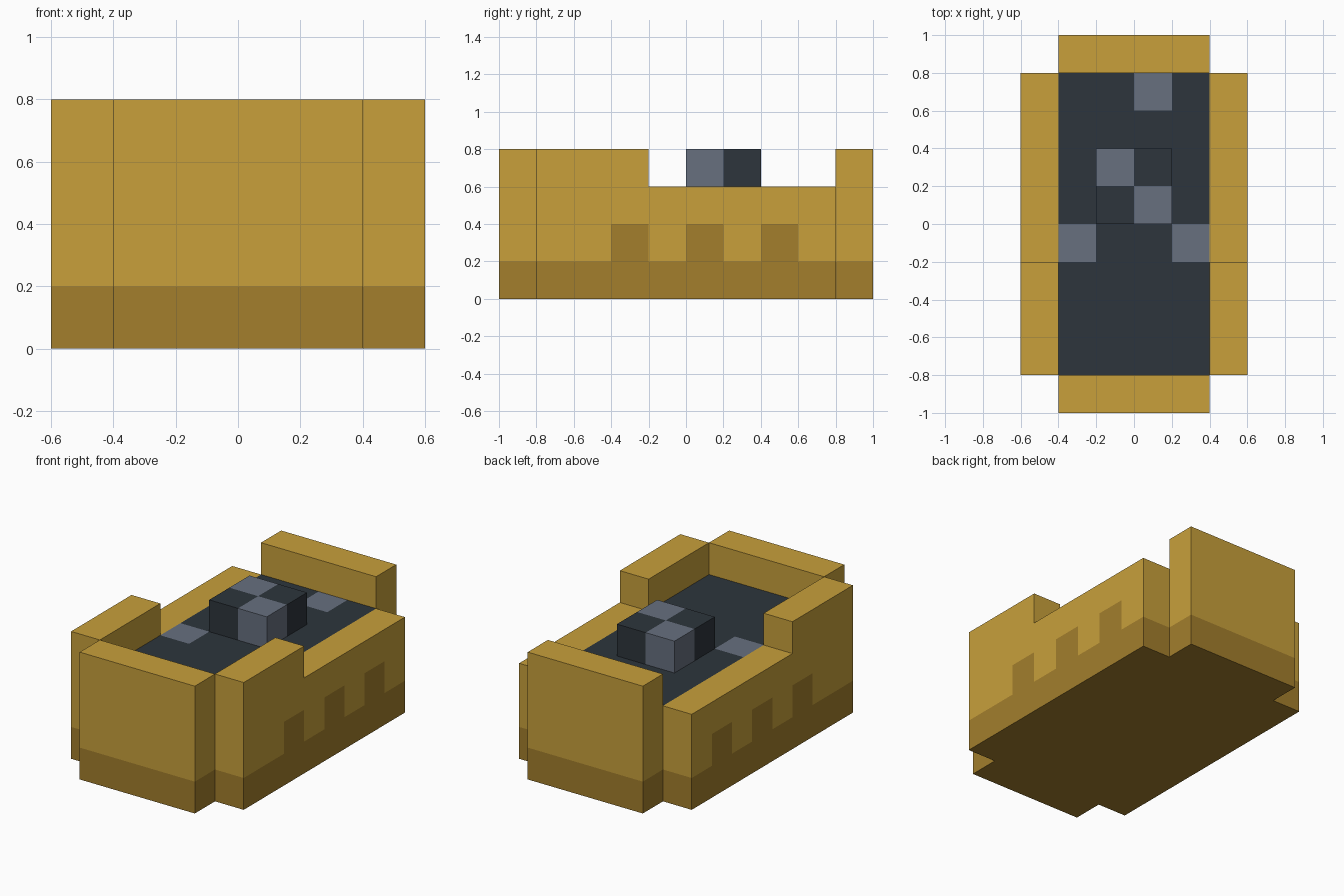
import bpy
import bmesh
from mathutils import Vector

cube = bpy.data.objects.get("Cube")
if cube:
    bpy.data.objects.remove(cube, do_unlink=True)


def make_material(name, hex_code):
    """Flat material from an sRGB hex colour, stored as linear values."""
    rgb = [int(hex_code[i:i + 2], 16) / 255 for i in (0, 2, 4)]
    colour = [c / 12.92 if c <= 0.04045 else ((c + 0.055) / 1.055) ** 2.4 for c in rgb] + [1]
    mat = bpy.data.materials.new(name)
    mat.use_nodes = True
    mat.diffuse_color = colour
    shader = mat.node_tree.nodes["Principled BSDF"]
    shader.inputs["Base Color"].default_value = colour
    shader.inputs["Roughness"].default_value = 0.9
    return mat


MATERIALS = [make_material("gold", "C8A03B"), make_material("dark_gold", "A37E2C"),
             make_material("charcoal", "2D353C"), make_material("slate_grey", "67707F")]
GOLD, DARK_GOLD, CHARCOAL, GREY = range(4)


def prism(name, profile, x0, x1, cuts, rule):
    """Extrude a (y, z) profile from x0 to x1, cut it along axis planes and
    colour each face by a rule of (point just inside the face, normal)."""
    bm = bmesh.new()
    base = bm.faces.new([bm.verts.new((x0, y, z)) for y, z in profile])
    ext = bmesh.ops.extrude_face_region(bm, geom=[base], use_keep_orig=True)
    moved = [g for g in ext["geom"] if isinstance(g, bmesh.types.BMVert)]
    bmesh.ops.translate(bm, verts=moved, vec=(x1 - x0, 0, 0))
    for axis, positions in cuts.items():
        normal = Vector([float(a == axis) for a in "xyz"])
        for p in positions:
            bmesh.ops.bisect_plane(bm, geom=bm.verts[:] + bm.edges[:] + bm.faces[:],
                                   plane_co=normal * p, plane_no=normal)
    bmesh.ops.recalc_face_normals(bm, faces=bm.faces[:])
    for face in bm.faces:
        inside = face.calc_center_median() - face.normal * 0.01
        face.material_index = rule(inside, face.normal)
    mesh = bpy.data.meshes.new(name)
    bm.to_mesh(mesh)
    bm.free()
    obj = bpy.data.objects.new(name, mesh)
    bpy.context.collection.objects.link(obj)
    for mat in MATERIALS:
        mesh.materials.append(mat)
    return obj


def rect(y0, y1, z0, z1):
    return [(y0, z0), (y1, z0), (y1, z1), (y0, z1)]


def band_rule(p, n):
    return DARK_GOLD if p.z < 0.2 else GOLD


# Side walls: tall front section, lower rear, three dark teeth above the base band
TEETH = [-0.4, 0.0, 0.4]


def side_rule(p, n):
    tooth = p.z < 0.4 and abs(n.x) > 0.5 and any(t < p.y < t + 0.2 for t in TEETH)
    return DARK_GOLD if tooth else band_rule(p, n)


side_profile = [(-0.8, 0), (0.8, 0), (0.8, 0.6), (-0.2, 0.6), (-0.2, 0.8), (-0.8, 0.8)]
tooth_edges = [t + d for t in TEETH for d in (0, 0.2)]
for name, x in (("left_wall", 0.4), ("right_wall", -0.6)):
    prism(name, side_profile, x, x + 0.2, {"z": [0.2, 0.4], "y": tooth_edges}, side_rule)

# End walls
for name, y in (("front_wall", -1.0), ("back_wall", 0.8)):
    prism(name, rect(y, y + 0.2, 0, 0.8), -0.4, 0.4, {"z": [0.2]}, band_rule)

# Deck filling the hull, with grey squares on top
PATCHES = [(0.1, 0.7), (-0.3, -0.1), (0.3, -0.1)]


def deck_rule(p, n):
    if n.z < 0.5:
        return DARK_GOLD
    patch = any(max(abs(p.x - x), abs(p.y - y)) < 0.1 for x, y in PATCHES)
    return GREY if patch else CHARCOAL


prism("deck", rect(-0.8, 0.8, 0, 0.6), -0.4, 0.4,
      {"x": [-0.2, 0, 0.2], "y": [-0.2, 0, 0.6]}, deck_rule)


# Raised block in a two-by-two checker
def checker_rule(p, n):
    return GREY if (p.x > 0) == (p.y < 0.2) else CHARCOAL


prism("raised_block", rect(0, 0.4, 0.6, 0.8), -0.2, 0.2, {"x": [0], "y": [0.2]}, checker_rule)
